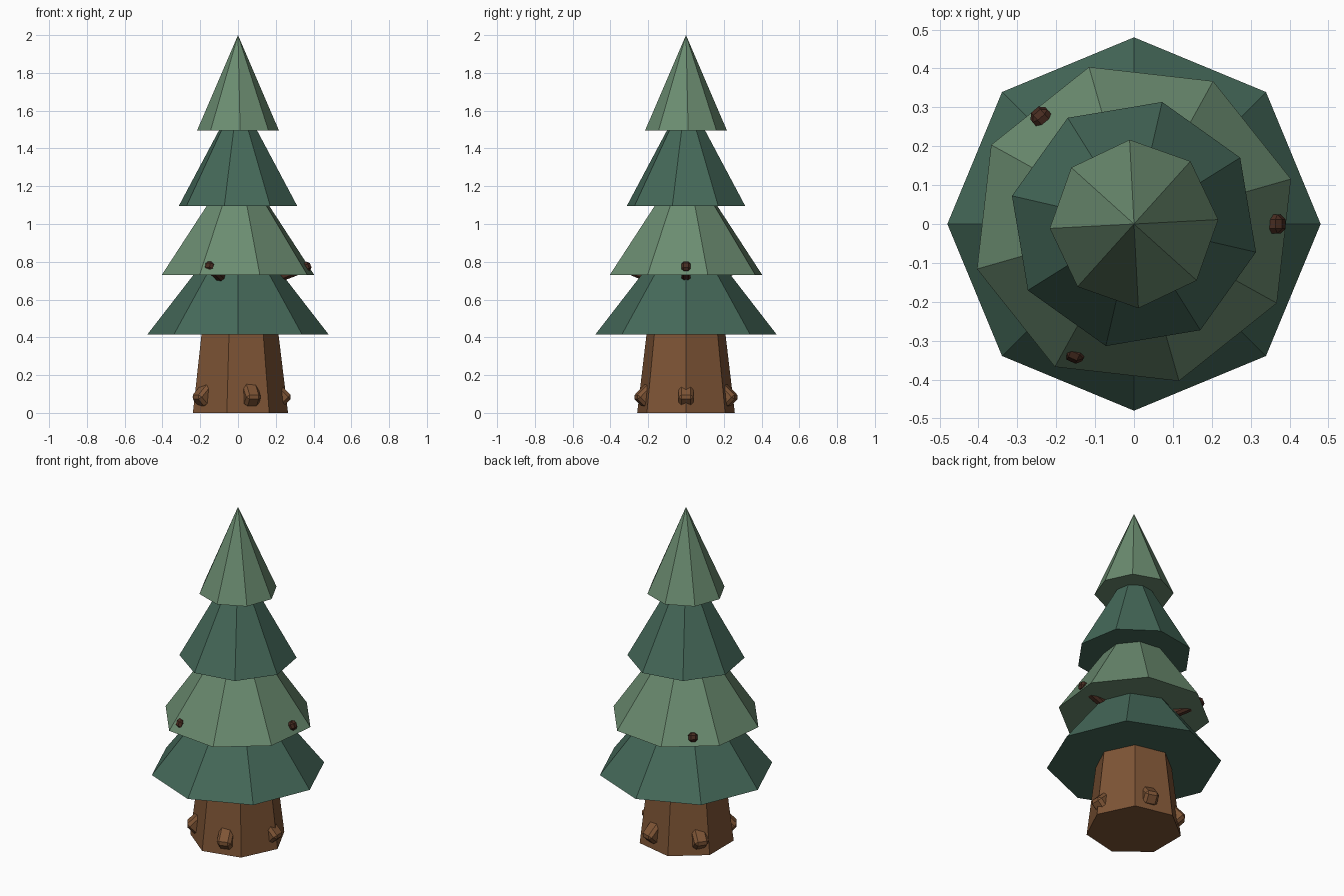
import bpy
from math import radians, cos, sin
from mathutils import Matrix, Vector

if "Cube" in bpy.data.objects:
    bpy.data.objects.remove(bpy.data.objects["Cube"])


def material(name, rgb):
    m = bpy.data.materials.new(name)
    m.diffuse_color = (*rgb, 1)
    m.use_nodes = True
    m.node_tree.nodes["Principled BSDF"].inputs["Base Color"].default_value = m.diffuse_color
    return m


bark = material("bark", (0.21, 0.09, 0.036))
twig = material("twig", (0.064, 0.025, 0.015))
light = material("light_needles", (0.147, 0.263, 0.163))
dark = material("dark_needles", (0.059, 0.14, 0.10))


def cone(name, sides, r1, r2, z1, z2, first_angle, mat):
    """Low-poly cone whose first corner sits at first_angle degrees from +x."""
    bpy.ops.mesh.primitive_cone_add(vertices=sides, radius1=r1, radius2=r2, depth=z2 - z1)
    o = bpy.context.object
    o.name = name
    # primitive starts its first corner on +y
    o.data.transform(Matrix.Translation((0, 0, (z1 + z2) / 2))
                     @ Matrix.Rotation(radians(first_angle - 90), 4, 'Z'))
    o.data.materials.append(mat)
    return o


def stub(name, angle, tip_r, tip_z, pitch, size, length, bevel, mat):
    """Chamfered bar pointing outward at angle, ending at tip; pitch is upward tilt."""
    bpy.ops.mesh.primitive_cube_add(size=1)
    o = bpy.context.object
    o.name = name
    o.data.transform(Matrix.Translation((-length / 2, 0, 0))
                     @ Matrix.Diagonal((length, size, size, 1)))
    o.matrix_world = (Matrix.Rotation(radians(angle), 4, 'Z')
                      @ Matrix.Translation((tip_r, 0, tip_z))
                      @ Matrix.Rotation(radians(-pitch), 4, 'Y'))
    b = o.modifiers.new("chamfer", 'BEVEL')
    b.width = bevel
    b.segments = 1
    o.data.materials.append(mat)
    return o


# seven-sided trunk
cone("trunk", 7, 0.265, 0.192, 0, 0.6, 0, bark)

# five root knobs around the foot
for i in range(5):
    stub(f"root_{i + 1}", i * 72, 0.26, 0.055, -45, 0.082, 0.16, 0.016, bark)

# four foliage tiers, each twisted 16 degrees further
tiers = [(0.48, 0.415, 1.035), (0.42, 0.73, 1.35), (0.322, 1.095, 1.685), (0.217, 1.495, 2.0)]
for i, (r, z1, z2) in enumerate(tiers):
    cone(f"foliage_tier_{i + 1}", 8, r, 0, z1, z2, 16 * i, light if i % 2 else dark)

# three branch stubs poking through the second tier
for i, a in enumerate((0, 131, 245.5)):
    stub(f"branch_{i + 1}", a, 0.385, 0.782, 21, 0.05, 0.26, 0.013, twig)
